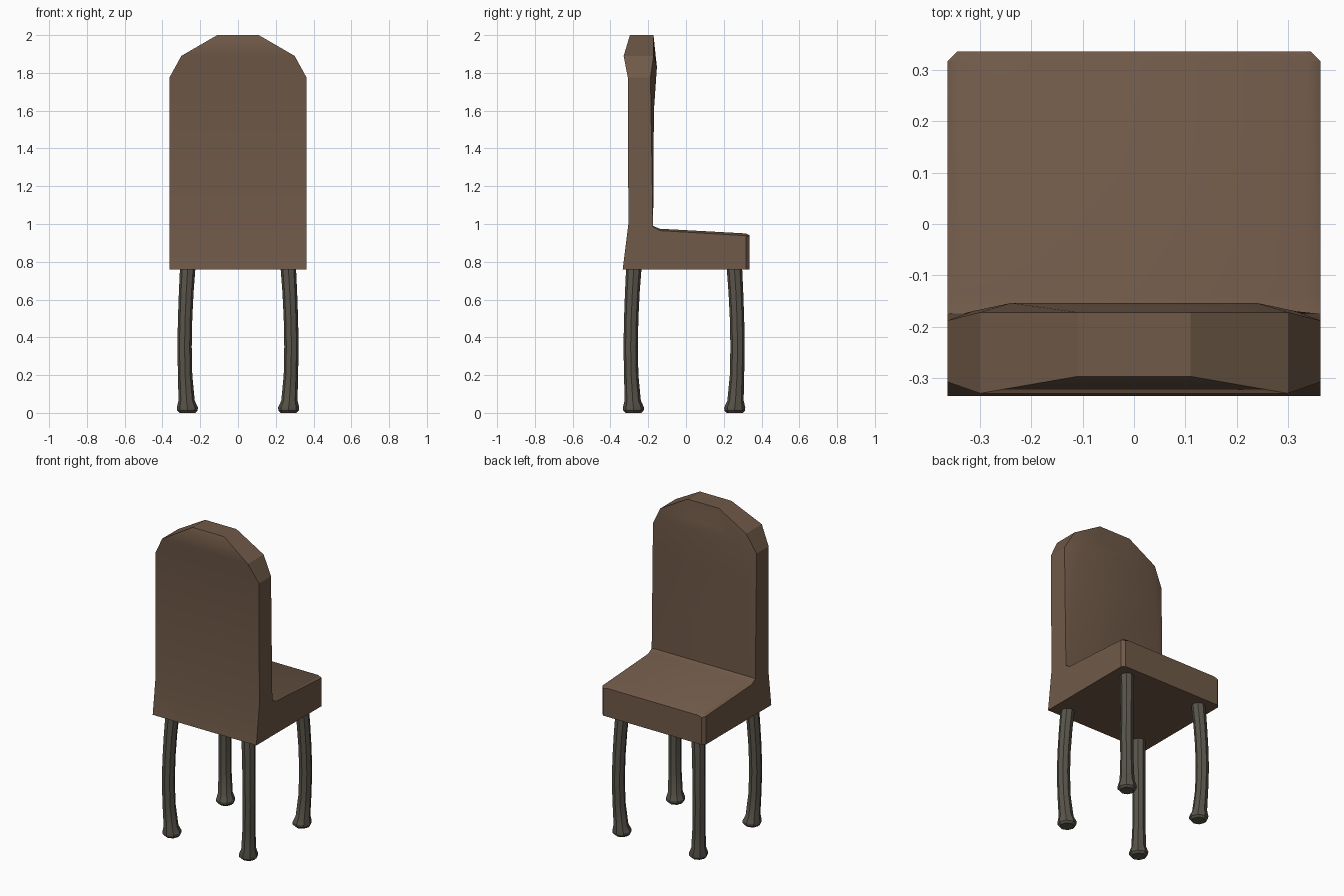
import bpy, bmesh, math

if "Cube" in bpy.data.objects:
    bpy.data.objects.remove(bpy.data.objects["Cube"])


def material(name, rgb):
    m = bpy.data.materials.new(name)
    m.diffuse_color = (*rgb, 1)
    m.use_nodes = True
    m.node_tree.nodes["Principled BSDF"].inputs["Base Color"].default_value = m.diffuse_color
    return m


upholstery = material("brown_upholstery", (0.16, 0.10, 0.065))
leg_finish = material("dark_leg_finish", (0.10, 0.09, 0.07))


def finish(bm, name, mat, angle):
    bmesh.ops.remove_doubles(bm, verts=bm.verts, dist=1e-5)
    bmesh.ops.recalc_face_normals(bm, faces=bm.faces)
    me = bpy.data.meshes.new(name)
    bm.to_mesh(me)
    bm.free()
    ob = bpy.data.objects.new(name, me)
    bpy.context.collection.objects.link(ob)
    me.materials.append(mat)
    bpy.ops.object.select_all(action='DESELECT')
    ob.select_set(True)
    bpy.context.view_layer.objects.active = ob
    bpy.ops.object.shade_smooth_by_angle(angle=math.radians(angle))
    return ob


def loft(bm, loops, cap_start=True, cap_end=True):
    rings = [[bm.verts.new(p) for p in loop] for loop in loops]
    n = len(rings[0])
    for a, b in zip(rings, rings[1:]):
        for i in range(n):
            j = (i + 1) % n
            bm.faces.new((a[i], a[j], b[j], b[i]))
    if cap_start:
        bm.faces.new(rings[0])
    if cap_end:
        bm.faces.new(rings[-1])
    return rings


def mirror_x(half):
    return half + [(-x, y, z) for x, y, z in reversed(half)]


# Backrest: rear outline, front outline and a padded inner outline
W = 0.363
rear = [(W, -0.335, 0.76), (W, -0.305, 1.0), (W, -0.308, 1.775),
        (0.30, -0.33, 1.89), (0.11, -0.297, 2.0)]
front = [(W, -0.175, 0.76), (W, -0.175, 0.985), (W, -0.188, 1.775),
         (0.30, -0.172, 1.89), (0.11, -0.172, 2.0)]
pad = [(0.33, -0.175, 0.76), (0.33, -0.174, 0.99), (0.315, -0.17, 1.6),
       (0.24, -0.154, 1.83), (0.10, -0.163, 1.88)]
bm = bmesh.new()
rings = loft(bm, [mirror_x(rear), mirror_x(front), mirror_x(pad)], False, False)
for ring in (rings[0], rings[-1]):
    for i in range(4):
        bm.faces.new((ring[i], ring[i + 1], ring[8 - i], ring[9 - i]))
finish(bm, "backrest", upholstery, 28)

# Seat: cross-sections running front to back, crowned slightly at the top
sections = [  # y, half width, edge height, crown height
    (-0.175, W, 0.985, 0.99), (-0.14, W, 0.965, 0.975),
    (0.318, W, 0.938, 0.95), (0.336, 0.345, 0.932, 0.94)]
bm = bmesh.new()
loft(bm, [mirror_x([(w, y, 0.76), (w, y, edge), (w - 0.025, y, crown)])
          for y, w, edge, crown in sections], cap_start=False)
finish(bm, "seat", upholstery, 28)

# Legs: eight-sided, bowed outwards, with flared feet
leg_rings = [  # z, outward bow, radius
    (0.0, 0.0, 0.042), (0.012, 0.0, 0.054), (0.028, 0.0, 0.056),
    (0.065, 0.004, 0.043), (0.20, 0.012, 0.038), (0.35, 0.015, 0.038),
    (0.50, 0.012, 0.038), (0.64, 0.006, 0.039), (0.77, -0.002, 0.041)]


def leg(name, x, y):
    sx, sy = math.copysign(1, x), math.copysign(1, y)
    bm = bmesh.new()
    loft(bm, [[(x + sx * bow + r * math.cos(math.tau * i / 8),
                y + sy * bow + r * math.sin(math.tau * i / 8), z)
               for i in range(8)] for z, bow, r in leg_rings])
    finish(bm, name, leg_finish, 25)


for side, x in (("left", -0.268), ("right", 0.268)):
    for end, y in (("rear", -0.278), ("front", 0.258)):
        leg(f"{end}_{side}_leg", x, y)
